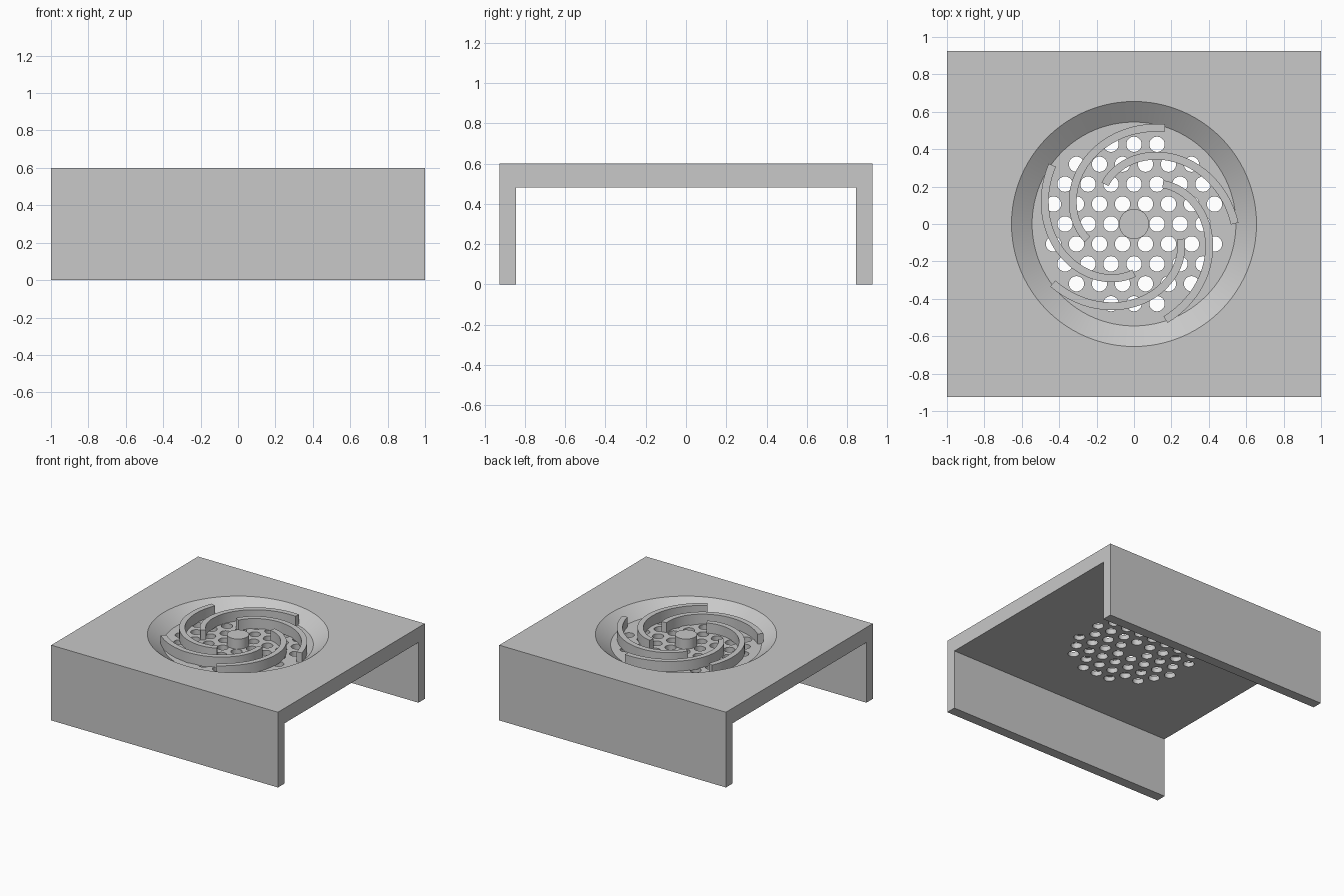
import bpy, bmesh, math
from mathutils import Matrix

cube = bpy.data.objects.get("Cube")
if cube:
    bpy.data.objects.remove(cube, do_unlink=True)

TOP, UNDER, FLOOR = 0.60, 0.48, 0.52
HALF_X, HALF_Y, WALL = 1.0, 0.925, 0.08

grey = bpy.data.materials.new("plain_grey")
grey.use_nodes = True
colour = (0.58, 0.58, 0.58, 1)
grey.diffuse_color = colour
grey.node_tree.nodes["Principled BSDF"].inputs["Base Color"].default_value = colour


def finish(name, bm):
    bmesh.ops.recalc_face_normals(bm, faces=bm.faces)
    mesh = bpy.data.meshes.new(name)
    bm.to_mesh(mesh)
    bm.free()
    mesh.materials.append(grey)
    obj = bpy.data.objects.new(name, mesh)
    bpy.context.collection.objects.link(obj)
    return obj


def extrude_profile(name, points, offset):
    bm = bmesh.new()
    face = bm.faces.new([bm.verts.new(p) for p in points])
    out = bmesh.ops.extrude_face_region(bm, geom=[face], use_keep_orig=True)
    moved = [v for v in out["geom"] if isinstance(v, bmesh.types.BMVert)]
    bmesh.ops.translate(bm, verts=moved, vec=offset)
    return finish(name, bm)


def add_drum(bm, x, y, z0, z1, r0, r1, sides):
    bmesh.ops.create_cone(bm, cap_ends=True, segments=sides, radius1=r0, radius2=r1,
                          depth=z1 - z0, matrix=Matrix.Translation((x, y, (z0 + z1) / 2)))


def select_only(obj):
    bpy.ops.object.select_all(action='DESELECT')
    obj.select_set(True)
    bpy.context.view_layer.objects.active = obj


def smooth(obj):
    select_only(obj)
    bpy.ops.object.shade_smooth_by_angle(angle=math.radians(30))


def cut(target, cutter):
    cutter.hide_render = True
    mod = target.modifiers.new("cut", 'BOOLEAN')
    mod.operation, mod.solver, mod.object = 'DIFFERENCE', 'EXACT', cutter
    select_only(target)
    bpy.ops.object.modifier_apply(modifier=mod.name)
    bpy.data.objects.remove(cutter, do_unlink=True)


# Channel-shaped housing: top plate with front and back walls
inner = HALF_Y - WALL
half = [(HALF_Y, TOP), (HALF_Y, 0), (inner, 0), (inner, UNDER)]
profile = half + [(-y, z) for y, z in reversed(half)]
housing = extrude_profile("housing", [(-HALF_X, y, z) for y, z in profile], (2 * HALF_X, 0, 0))

# Conical dish sunk into the top
bm = bmesh.new()
slope = 0.11 / (TOP - FLOOR)
rise = 0.04
add_drum(bm, 0, 0, FLOOR, TOP + rise, 0.545, 0.655 + slope * rise, 96)
cut(housing, finish("dish_cutter", bm))

# Staggered grid of vent holes, leaving the hub solid
bm = bmesh.new()
pitch = 0.123
for row in range(-4, 5):
    for col in range(-5, 6):
        x = (col + (row % 2) / 2) * pitch
        y = row * pitch * math.sqrt(3) / 2
        if 0.08 < math.hypot(x, y) < 0.46:
            add_drum(bm, x, y, UNDER - 0.05, FLOOR + 0.05, 0.041, 0.041, 24)
cut(housing, finish("hole_cutter", bm))
smooth(housing)

# Central hub
bm = bmesh.new()
add_drum(bm, 0, 0, FLOOR - 0.005, TOP, 0.08, 0.08, 48)
smooth(finish("hub", bm))

# Five swirl vanes, each following an involute of constant thickness
STEPS, SPIRAL, THICK = 32, 0.119, 0.042
for i in range(5):
    turn = math.radians(72 * i)
    sides = [[], []]
    for k in range(STEPS + 1):
        a = math.radians(13 + 140 * k / STEPS)
        n, reach = a + turn, 0.552 - SPIRAL * a
        for side, shift in zip(sides, (THICK / 2, -THICK / 2)):
            h = reach + shift
            side.append((h * math.cos(n) + SPIRAL * math.sin(n),
                         h * math.sin(n) - SPIRAL * math.cos(n), FLOOR - 0.005))
    outline = sides[0] + sides[1][::-1]
    smooth(extrude_profile(f"vane_{i + 1}", outline, (0, 0, TOP - FLOOR + 0.005)))
